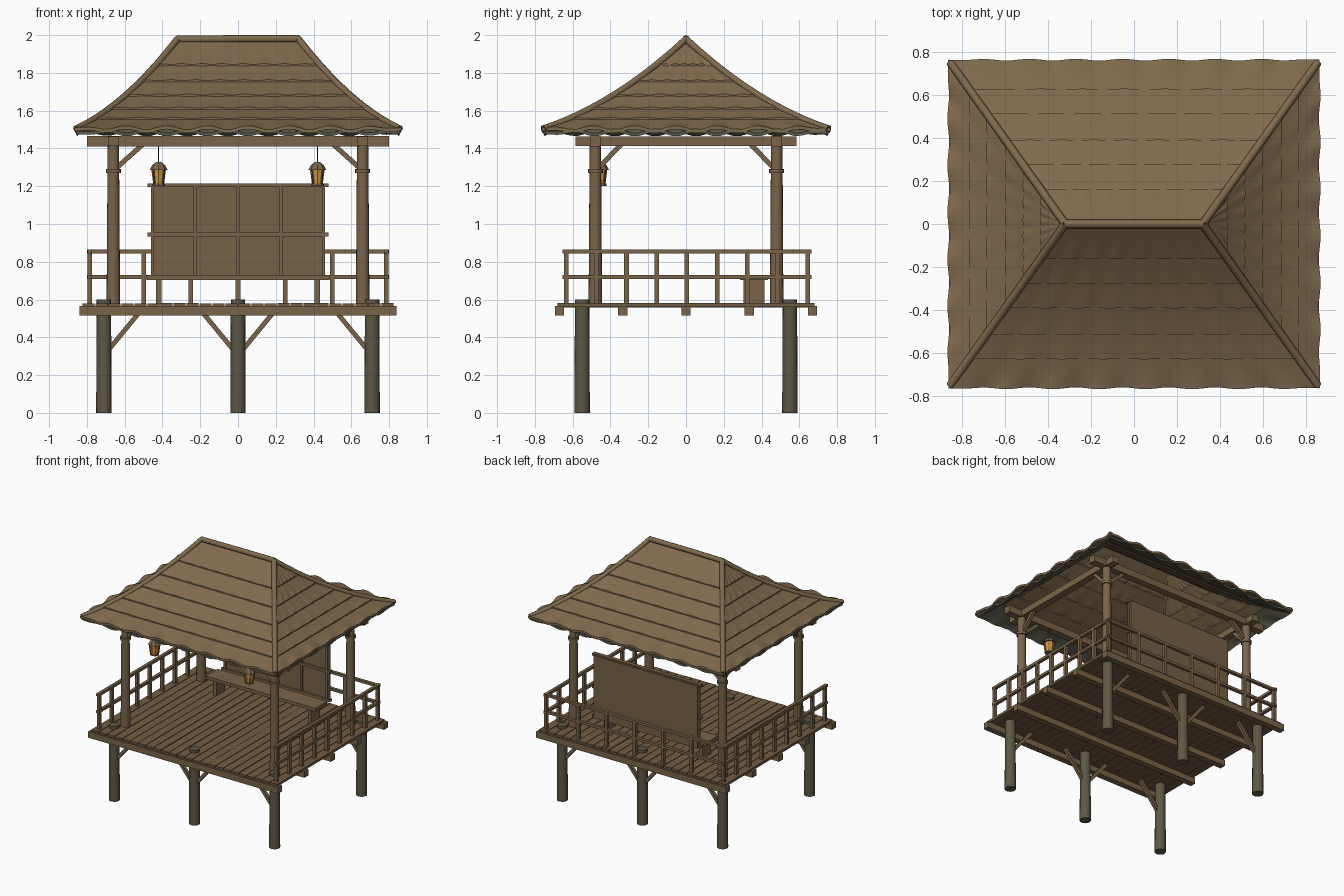
import bpy, bmesh, math, random
from mathutils import Vector, Matrix

random.seed(4)
if "Cube" in bpy.data.objects:
    bpy.data.objects.remove(bpy.data.objects["Cube"], do_unlink=True)


def material(name, srgb):
    lin = [((c / 255 + 0.055) / 1.055) ** 2.4 for c in srgb] + [1]
    m = bpy.data.materials.new(name)
    m.use_nodes = True
    m.diffuse_color = lin
    bsdf = next(n for n in m.node_tree.nodes if n.type == 'BSDF_PRINCIPLED')
    bsdf.inputs["Base Color"].default_value = lin
    return m


ROOF = material("roof brown", (128, 106, 77))
WOOD = material("timber brown", (122, 100, 73))
DECK = material("deck brown", (114, 92, 67))
PANEL = material("panel brown", (118, 97, 70))
STILT = material("weathered olive", (94, 87, 67))
EAVE = material("eave grey olive", (92, 90, 74))
IRON = material("dark iron", (58, 50, 42))
GLOW = material("lantern amber", (214, 150, 58))


def finish(name, bm, mat, smooth=False):
    bmesh.ops.recalc_face_normals(bm, faces=bm.faces)
    me = bpy.data.meshes.new(name)
    bm.to_mesh(me)
    bm.free()
    me.materials.append(mat)
    if smooth:
        me.shade_smooth()
        me.set_sharp_from_angle(angle=math.radians(35))
    ob = bpy.data.objects.new(name, me)
    bpy.context.collection.objects.link(ob)
    return ob


def add_box(bm, centre, size):
    mat = Matrix.Translation(centre) @ Matrix.Diagonal((*size, 1))
    bmesh.ops.create_cube(bm, size=1, matrix=mat)


def box(name, centre, size, mat):
    bm = bmesh.new()
    add_box(bm, centre, size)
    return finish(name, bm, mat)


def aim(a, b):
    a, b = Vector(a), Vector(b)
    d = b - a
    return Matrix.Translation((a + b) / 2) @ d.to_track_quat('Z', 'Y').to_matrix().to_4x4(), d.length


def strut(name, a, b, thick, mat):
    bm = bmesh.new()
    m, length = aim(a, b)
    bmesh.ops.create_cube(bm, size=1, matrix=m @ Matrix.Diagonal((thick, thick, length, 1)))
    return finish(name, bm, mat)


def rod(name, a, b, r1, r2, mat, sides=16):
    bm = bmesh.new()
    m, length = aim(a, b)
    bmesh.ops.create_cone(bm, cap_ends=True, segments=sides, radius1=r1, radius2=r2,
                          depth=length, matrix=m)
    return finish(name, bm, mat, sides > 8)


# --- stilts with knee braces under the deck
for y in (-0.55, 0.55):
    for x in (-0.71, 0, 0.71):
        rod("stilt", (x, y, 0), (x, y, 0.6), 0.041, 0.038, STILT)
        for s in (-1, 1):
            if s * x <= 0:
                strut("stilt_brace", (x + s * 0.03, y, 0.34), (x + s * 0.19, y, 0.535), 0.025, WOOD)

# --- joists and deck planks
for i in range(-2, 3):
    box("joist", (0, i * 0.335, 0.54), (1.68, 0.048, 0.05), WOOD)
bm = bmesh.new()
count, width = 24, 1.65 / 24
for i in range(count):
    lift = random.uniform(-0.002, 0.002)
    add_box(bm, (-0.825 + (i + 0.5) * width, 0, 0.57 + lift), (width - 0.005, 1.36, 0.02))
finish("deck_planks", bm, DECK)

# --- corner posts, collars and upper braces
for sx in (-1, 1):
    for sy in (-1, 1):
        x, y = sx * 0.66, sy * 0.48
        rod("post", (x, y, 0.575), (x, y, 1.42), 0.036, 0.03, WOOD)
        rod("post_collar", (x, y, 1.27), (x, y, 1.29), 0.04, 0.04, WOOD)
        strut("post_brace_x", (x - sx * 0.02, y, 1.30), (x - sx * 0.16, y, 1.425), 0.026, WOOD)
        strut("post_brace_y", (x, y - sy * 0.02, 1.30), (x, y - sy * 0.14, 1.425), 0.026, WOOD)

# --- ring beams
for s in (-1, 1):
    box("long_beam", (0, s * 0.48, 1.438), (1.6, 0.055, 0.054), WOOD)
    box("side_beam", (s * 0.66, 0, 1.438), (0.055, 1.17, 0.05), WOOD)

# --- railings on both sides and the back
for s in (-1, 1):
    for z in (0.72, 0.855):
        box("side_rail", (s * 0.785, 0.005, z), (0.024, 1.32, 0.02), WOOD)
    for i in range(9):
        box("side_baluster", (s * 0.785, -0.635 + i * 0.16, 0.715), (0.024, 0.024, 0.28), WOOD)
for z in (0.72, 0.855):
    box("back_rail", (0, 0.645, z), (1.6, 0.024, 0.02), WOOD)
for i in range(-2, 3):
    box("back_baluster", (i * 0.25, 0.645, 0.715), (0.024, 0.024, 0.28), WOOD)

# --- bench in front of the panel
box("bench_seat", (0, 0.36, 0.717), (0.97, 0.15, 0.025), WOOD)
for x in (-0.42, 0.42):
    box("bench_leg", (x, 0.36, 0.64), (0.03, 0.11, 0.13), WOOD)

# --- divided back panel
box("panel", (0, 0.5, 0.955), (0.92, 0.025, 0.5), PANEL)
for z in (0.715, 0.945, 1.205):
    box("panel_bar", (0, 0.486, z), (0.96, 0.03, 0.02), WOOD)
for i in range(-2, 3):
    box("panel_strip", (i * 0.226, 0.484, 0.955), (0.017, 0.022, 0.5), WOOD)

# --- hanging lanterns
for x in (-0.42, 0.42):
    y = -0.455
    rod("lantern_cord", (x, y, 1.31), (x, y, 1.42), 0.003, 0.003, IRON, 6)
    rod("lantern_cap", (x, y, 1.285), (x, y, 1.312), 0.048, 0.034, WOOD, 8)
    rod("lantern_cap_top", (x, y, 1.312), (x, y, 1.328), 0.034, 0.014, WOOD, 8)
    rod("lantern_glass", (x, y, 1.212), (x, y, 1.285), 0.029, 0.038, GLOW, 8)
    rod("lantern_base", (x, y, 1.202), (x, y, 1.214), 0.034, 0.034, WOOD, 8)
    for k in range(4):
        a = math.pi / 4 + k * math.pi / 2
        c, s = math.cos(a), math.sin(a)
        strut("lantern_bar", (x + c * 0.03, y + s * 0.03, 1.21),
              (x + c * 0.04, y + s * 0.04, 1.288), 0.007, WOOD)


# --- hipped roof: overlapping courses on a sagging slope
def height(t):
    return 1.975 - 0.70 * t + 0.225 * t * t


def half(t):
    return 0.32 + 0.545 * t, 0.765 * t


def roof_course(name, t0, t1, lift, thick, amp, phase, mat):
    steps = 4
    rows = [(i / steps, lift * i / steps) for i in range(steps + 1)]
    rows += [(f, d - thick) for f, d in reversed(rows)]
    bm = bmesh.new()
    rings = []
    for f, dz in rows:
        t = t0 + (t1 - t0) * f
        hx, hy = half(t)
        corners = [Vector(c) for c in ((-hx, -hy), (hx, -hy), (hx, hy), (-hx, hy))]
        ring = []
        for k in range(4):
            a, b = corners[k], corners[(k + 1) % 4]
            waves = 8 if k % 2 == 0 else 7
            n = waves * 6
            out = Vector(((0, -1), (1, 0), (0, 1), (-1, 0))[k])
            for j in range(n):
                u = j / n
                w = amp * f * f * math.sin(math.tau * waves * u + phase)
                w *= min(1, 8 * u, 8 * (1 - u))
                p = a.lerp(b, u) + out * w * 0.4
                ring.append(bm.verts.new((p.x, p.y, height(t) + dz + w)))
        rings.append(ring)
    n = len(rings[0])
    for r in range(len(rings)):
        p, q = rings[r], rings[(r + 1) % len(rings)]
        for j in range(n):
            bm.faces.new((p[j], p[(j + 1) % n], q[(j + 1) % n], q[j]))
    return finish(name, bm, mat, True)


edges = (0.01, 0.2, 0.35, 0.5, 0.66, 0.81, 1.0)
for i in range(6):
    last = i == 5
    roof_course("roof_course", edges[i], edges[i + 1] + (0 if last else 0.012), 0.01,
                0.018, 0.011 if last else 0.003, 0, ROOF)
roof_course("eave_underlayer", 0.78, 0.985, -0.012, 0.016, 0.012, math.pi, EAVE)


# --- ridge and hip caps
def tube(name, pts, r, mat):
    cu = bpy.data.curves.new(name, 'CURVE')
    cu.dimensions = '3D'
    cu.bevel_depth, cu.bevel_resolution, cu.use_fill_caps = r, 2, True
    sp = cu.splines.new('POLY')
    sp.points.add(len(pts) - 1)
    for point, p in zip(sp.points, pts):
        point.co = (*p, 1)
    cu.materials.append(mat)
    ob = bpy.data.objects.new(name, cu)
    bpy.context.collection.objects.link(ob)


tube("ridge_cap", [(-0.325, 0, 1.977), (0, 0, 1.98), (0.325, 0, 1.98)], 0.02, ROOF)
for sx in (-1, 1):
    for sy in (-1, 1):
        pts = []
        for i in range(11):
            hx, hy = half(i / 10 * 0.985)
            pts.append((sx * hx, sy * hy, height(i / 10) + 0.004))
        tube("hip_cap", pts, 0.019, ROOF)
